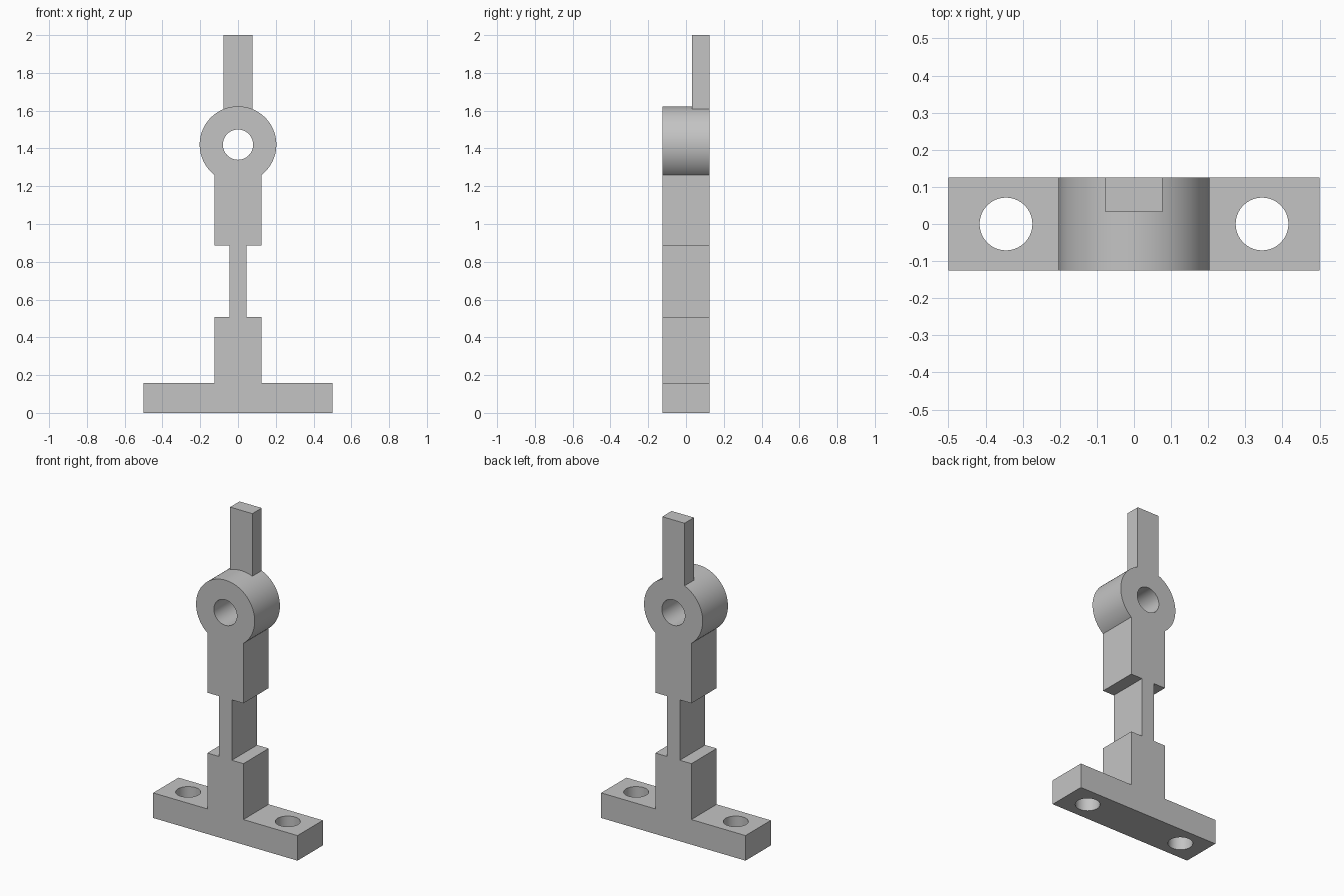
import bpy, bmesh, math
from mathutils import Matrix

if "Cube" in bpy.data.objects:
    bpy.data.objects.remove(bpy.data.objects["Cube"], do_unlink=True)

DEPTH = 0.125                      # half thickness of the bracket
BOSS_Z, BOSS_R, BORE_R = 1.42, 0.203, 0.08
COLUMN = 0.125                     # half width of the column

grey = bpy.data.materials.new("plain grey")
grey.use_nodes = True
colour = (0.55, 0.55, 0.55, 1)
grey.diffuse_color = colour
grey.node_tree.nodes["Principled BSDF"].inputs["Base Color"].default_value = colour


def make_object(name, bm):
    bmesh.ops.recalc_face_normals(bm, faces=bm.faces)
    mesh = bpy.data.meshes.new(name)
    bm.to_mesh(mesh)
    bm.free()
    mesh.materials.append(grey)
    obj = bpy.data.objects.new(name, mesh)
    bpy.context.collection.objects.link(obj)
    return obj


def extrude_profile(name, points, y0, y1):
    bm = bmesh.new()
    face = bm.faces.new([bm.verts.new((x, y0, z)) for x, z in points])
    new = bmesh.ops.extrude_face_region(bm, geom=[face])["geom"]
    verts = [v for v in new if isinstance(v, bmesh.types.BMVert)]
    bmesh.ops.translate(bm, verts=verts, vec=(0, y1 - y0, 0))
    return make_object(name, bm)


def cylinder(name, radius, length, location, along_y=False):
    bm = bmesh.new()
    turn = Matrix.Rotation(math.pi / 2 if along_y else 0, 4, "X")
    bmesh.ops.create_cone(bm, cap_ends=True, segments=64, radius1=radius, radius2=radius,
                          depth=length, matrix=Matrix.Translation(location) @ turn)
    return make_object(name, bm)


def combine(target, other, operation):
    mod = target.modifiers.new(operation.lower(), "BOOLEAN")
    mod.operation, mod.object, mod.solver = operation, other, "EXACT"
    bpy.context.view_layer.objects.active = target
    bpy.ops.object.modifier_apply(modifier=mod.name)
    bpy.data.objects.remove(other, do_unlink=True)


# Right half of the outline: foot, lower column, thin web, upper column, round boss
half = [(0.5, 0), (0.5, 0.157), (COLUMN, 0.157), (COLUMN, 0.507),
        (0.045, 0.507), (0.045, 0.885), (COLUMN, 0.885)]
start = -math.acos(COLUMN / BOSS_R)
STEPS = 48
for i in range(STEPS):
    a = start + (math.pi / 2 - start) * i / STEPS
    half.append((BOSS_R * math.cos(a), BOSS_Z + BOSS_R * math.sin(a)))
outline = half + [(0, BOSS_Z + BOSS_R)] + [(-x, z) for x, z in reversed(half)]
bracket = extrude_profile("bracket", outline, -DEPTH, DEPTH)

# Upright tab flush with the back of the boss
tab = extrude_profile("tab", [(-0.077, 1.55), (0.077, 1.55), (0.077, 2), (-0.077, 2)], 0.032, DEPTH)
combine(bracket, tab, "UNION")

# Bore through the boss and bolt holes through the foot
combine(bracket, cylinder("bore_cutter", BORE_R, 1, (0, 0, BOSS_Z), True), "DIFFERENCE")
for side in (-1, 1):
    combine(bracket, cylinder("bolt_cutter", 0.071, 0.5, (side * 0.345, 0, 0.08)), "DIFFERENCE")

bpy.ops.object.select_all(action="DESELECT")
bracket.select_set(True)
bpy.context.view_layer.objects.active = bracket
bpy.ops.object.shade_smooth_by_angle(angle=math.radians(30))
